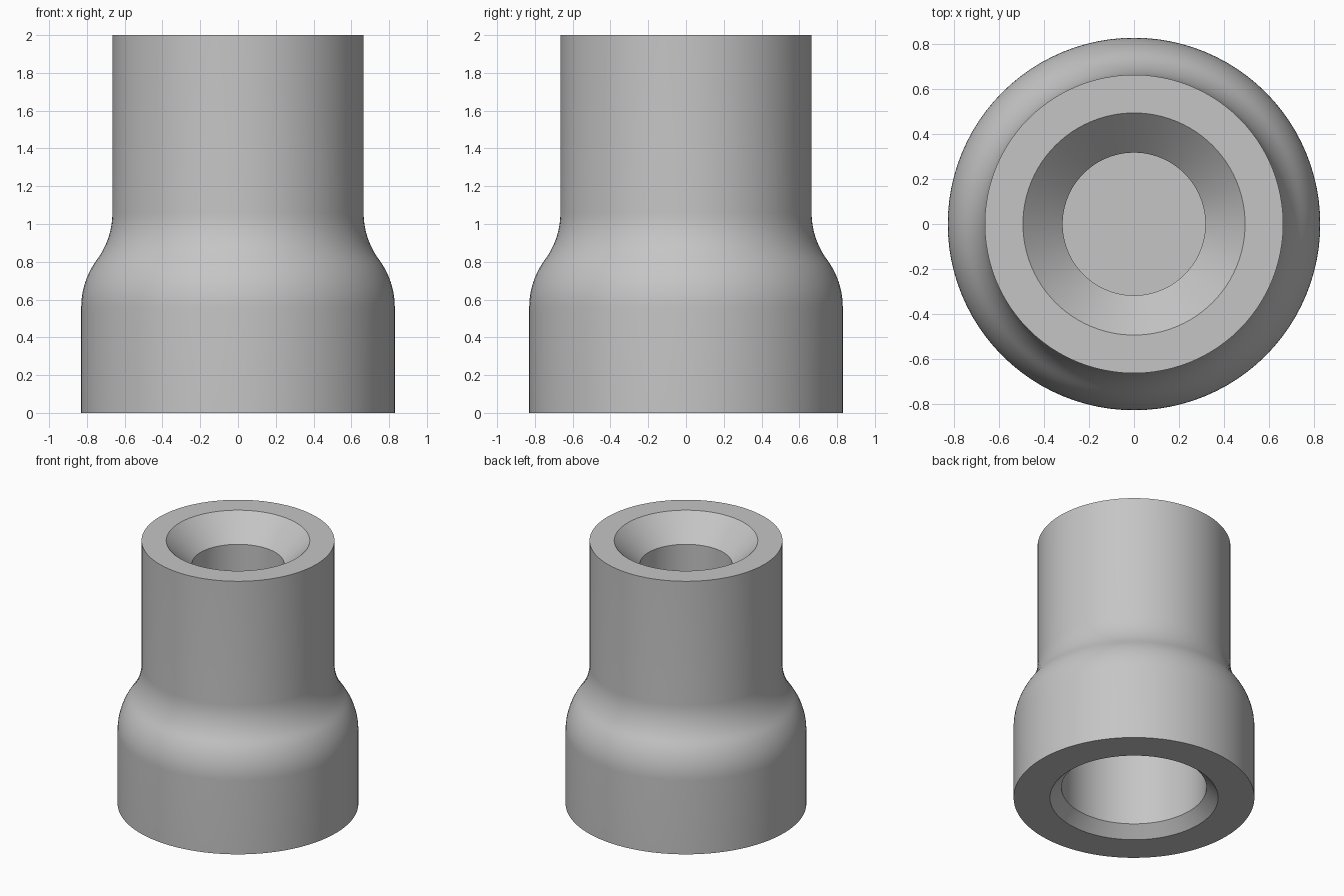
import bpy
import bmesh
import math
from mathutils import Vector

cube = bpy.data.objects.get("Cube")
if cube:
    bpy.data.objects.remove(cube, do_unlink=True)

SEGMENTS = 96
BASE_R, NECK_R, HEIGHT = 0.83, 0.665, 2.0

# Plain grey material
grey = bpy.data.materials.new("plain grey")
grey.use_nodes = True
colour = (0.56, 0.56, 0.56, 1)
grey.diffuse_color = colour
grey.node_tree.nodes["Principled BSDF"].inputs["Base Color"].default_value = colour


def shoulder(z0, z1, steps=10):
    """Two equal tangent arcs leading from the base radius to the neck radius."""
    dx, dz = (BASE_R - NECK_R) / 2, (z1 - z0) / 2
    radius = (dx * dx + dz * dz) / (2 * dx)
    sweep = math.asin(dz / radius)
    lower = []
    for i in range(steps + 1):
        a = sweep * i / steps
        lower.append((BASE_R - radius * (1 - math.cos(a)), z0 + radius * math.sin(a)))
    upper = [(BASE_R + NECK_R - r, z0 + z1 - z) for r, z in reversed(lower[:-1])]
    return lower + upper


def lathe(name, profile):
    """Revolve a (radius, height) profile around the z axis."""
    bm = bmesh.new()
    verts = [bm.verts.new((r, 0, z)) for r, z in profile]
    edges = [bm.edges.new(pair) for pair in zip(verts, verts[1:])]
    bmesh.ops.spin(bm, geom=verts + edges, cent=Vector(), axis=Vector((0, 0, 1)),
                   angle=math.tau, steps=SEGMENTS, use_merge=True)
    bmesh.ops.remove_doubles(bm, verts=bm.verts, dist=1e-4)
    bmesh.ops.recalc_face_normals(bm, faces=bm.faces)
    mesh = bpy.data.meshes.new(name)
    bm.to_mesh(mesh)
    bm.free()
    mesh.materials.append(grey)
    obj = bpy.data.objects.new(name, mesh)
    bpy.context.collection.objects.link(obj)
    bpy.ops.object.select_all(action="DESELECT")
    obj.select_set(True)
    bpy.context.view_layer.objects.active = obj
    bpy.ops.object.shade_smooth_by_angle(angle=math.radians(30))
    return obj


# Blind bore in the underside, with a chamfered mouth
lower_bore = [(0, 0.8), (0.5, 0.8), (0.5, 0.08), (0.58, 0)]
# Outer wall with a curved shoulder
outer_wall = [(BASE_R, 0)] + shoulder(0.56, 1.06) + [(NECK_R, HEIGHT)]
# Countersunk blind hole in the top
upper_hole = [(0.495, HEIGHT), (0.318, 1.823), (0.318, 1.2), (0, 1.2)]

lathe("reducer_body", lower_bore + outer_wall + upper_hole)
